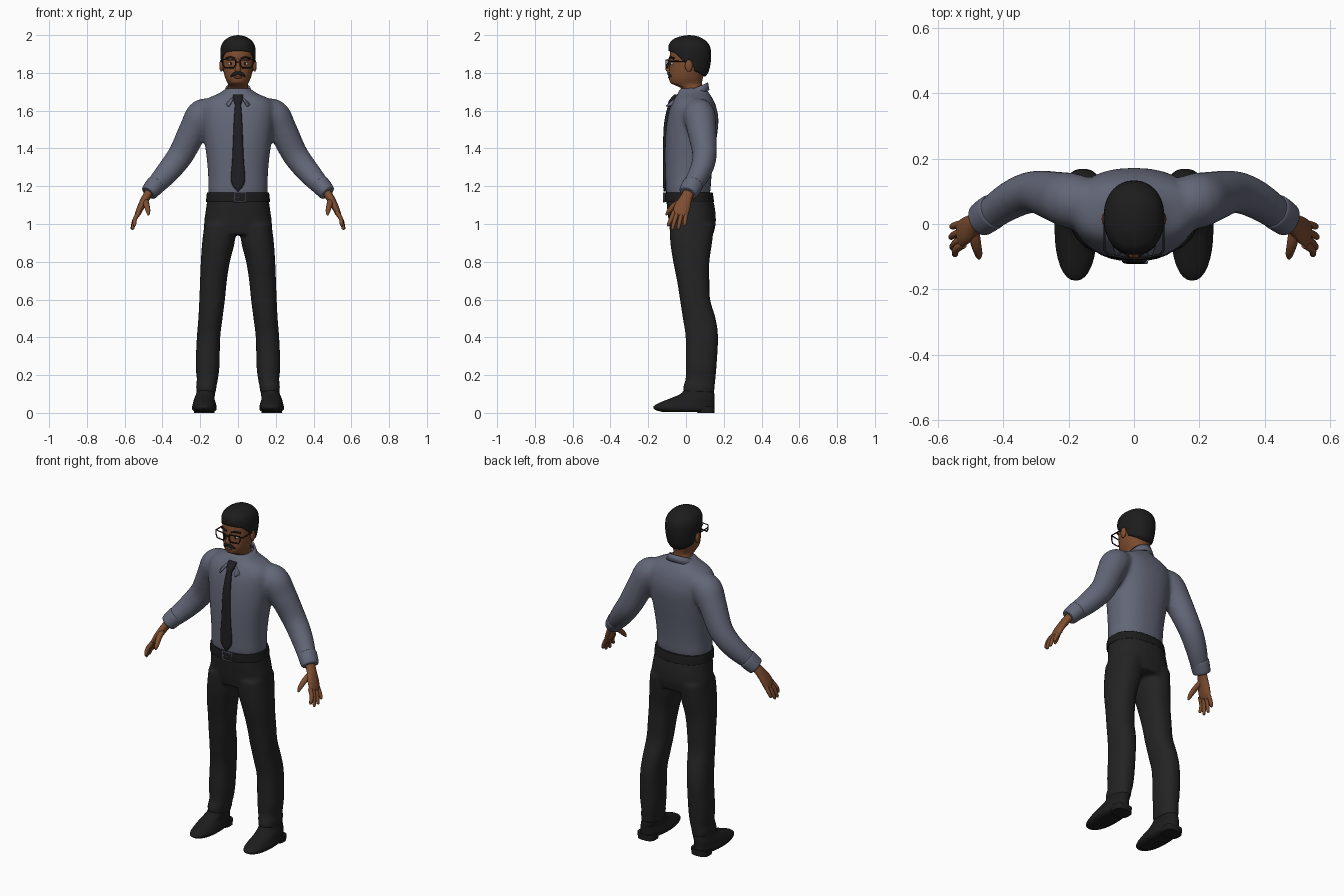
import bpy, bmesh, math
from mathutils import Vector


def material(name, rgb):
    m = bpy.data.materials.new(name)
    m.diffuse_color = (*rgb, 1)
    return m


SHIRT = material("shirt_slate", (0.125, 0.135, 0.185))
TROUSER = material("trouser_black", (0.017, 0.017, 0.018))
LEATHER = material("leather_black", (0.012, 0.012, 0.013))
HAIR = material("hair_black", (0.012, 0.012, 0.012))
TIE = material("tie_charcoal", (0.014, 0.014, 0.017))
SKIN = material("skin_brown", (0.21, 0.075, 0.03))
LIP = material("lip_brown", (0.13, 0.04, 0.022))
METAL = material("buckle_grey", (0.16, 0.17, 0.22))
WHITE = material("eye_white", (0.5, 0.5, 0.5))


def smooth_rows(rows, k=5):
    """Catmull-Rom interpolation of a list of tuples."""
    out = []
    for i in range(len(rows) - 1):
        a, b, c, d = (rows[max(i - 1, 0)], rows[i], rows[i + 1], rows[min(i + 2, len(rows) - 1)])
        for s in range(k):
            t = s / k
            out.append(tuple(0.5 * (2 * q + (r - p) * t + (2 * p - 5 * q + 4 * r - w) * t * t
                                    + (3 * q - p - 3 * r + w) * t ** 3)
                             for p, q, r, w in zip(a, b, c, d)))
    return out + [tuple(rows[-1])]


def finish(name, verts, faces, mat):
    me = bpy.data.meshes.new(name)
    me.from_pydata(verts, [], faces)
    bm = bmesh.new()
    bm.from_mesh(me)
    bmesh.ops.recalc_face_normals(bm, faces=bm.faces)
    for f in bm.faces:
        f.smooth = len(f.verts) < 5
    bm.to_mesh(me)
    bm.free()
    me.materials.append(mat)
    ob = bpy.data.objects.new(name, me)
    bpy.context.collection.objects.link(ob)
    return ob


def skin_rings(rings, closed=True, caps=True):
    """Vertices and faces joining successive rings of points."""
    n = len(rings[0])
    verts = [p for r in rings for p in r]
    faces = [(i * n + j, i * n + (j + 1) % n, (i + 1) * n + (j + 1) % n, (i + 1) * n + j)
             for i in range(len(rings) - 1) for j in range(n if closed else n - 1)]
    if caps:
        faces += [tuple(range(n)), tuple(range(len(verts) - n, len(verts)))]
    return verts, faces


def section(row, a, p=2.3):
    """Point on a superellipse; row = z, centre x, half width, front y, back y."""
    z, cx, hx, yf, yb = row
    c, s = math.cos(a), math.sin(a)
    return (cx + hx * math.copysign(abs(c) ** (2 / p), c),
            (yf + yb) / 2 + (yb - yf) / 2 * math.copysign(abs(s) ** (2 / p), s), z)


def loft(rows, n=32, p=2.3):
    return skin_rings([[section(r, math.tau * j / n, p) for j in range(n)] for r in smooth_rows(rows)])


def tube(rows, n=16, axis=(0, 1, 0), k=5):
    """Swept tube; row = x, y, z, radius along axis, radius across it."""
    rows = smooth_rows(rows, k)
    pts = [Vector(r[:3]) for r in rows]
    rings = []
    for i, r in enumerate(rows):
        d = (pts[min(i + 1, len(pts) - 1)] - pts[max(i - 1, 0)]).normalized()
        u = Vector(axis)
        u = (u - d * u.dot(d)).normalized()
        v = d.cross(u)
        rings.append([tuple(pts[i] + u * r[3] * math.cos(math.tau * j / n)
                            + v * r[4] * math.sin(math.tau * j / n)) for j in range(n)])
    return skin_rings(rings)


def flip(rows, s):
    return [(r[0] * s, *r[1:]) for r in rows]


def merge(parts):
    verts, faces = [], []
    for v, f in parts:
        faces += [tuple(i + len(verts) for i in q) for q in f]
        verts += v
    return verts, faces


def fuse(ob, voxel, iterations):
    m = ob.modifiers.new("fuse", 'REMESH')
    m.mode, m.voxel_size, m.use_smooth_shade = 'VOXEL', voxel, True
    m = ob.modifiers.new("soften", 'SMOOTH')
    m.factor, m.iterations = 0.5, iterations


def wire(name, pts, r, mat, cyclic=False):
    cu = bpy.data.curves.new(name, 'CURVE')
    cu.dimensions, cu.bevel_depth, cu.bevel_resolution = '3D', r, 1
    cu.use_fill_caps = True
    sp = cu.splines.new('POLY')
    sp.points.add(len(pts) - 1)
    for q, c in zip(sp.points, pts):
        q.co = (*c, 1)
    sp.use_cyclic_u = cyclic
    cu.materials.append(mat)
    ob = bpy.data.objects.new(name, cu)
    bpy.context.collection.objects.link(ob)


def ball(name, loc, scale, mat):
    bpy.ops.mesh.primitive_uv_sphere_add(segments=16, ring_count=10, location=loc)
    ob = bpy.context.object
    ob.name, ob.scale = name, scale
    ob.data.materials.append(mat)
    bpy.ops.object.shade_smooth()


# Shirt: torso and sleeves fused
torso = loft([(1.14, 0, .153, -.1, .122), (1.18, 0, .158, -.107, .13), (1.25, 0, .158, -.11, .135),
              (1.35, 0, .166, -.112, .147), (1.45, 0, .18, -.11, .162), (1.55, 0, .192, -.1, .172),
              (1.62, 0, .192, -.083, .16), (1.662, 0, .165, -.062, .142), (1.69, 0, .105, -.045, .125),
              (1.72, 0, .06, -.03, .105)])
arm = [(.12, .065, 1.585, .07, .07), (.185, .07, 1.575, .085, .088), (.235, .083, 1.5, .078, .077),
       (.295, .098, 1.38, .066, .07), (.34, .09, 1.315, .062, .066), (.39, .065, 1.255, .057, .06),
       (.44, .03, 1.2, .05, .05), (.455, .022, 1.185, .046, .044)]
fuse(finish("shirt", *merge([torso] + [tube(flip(arm, s), 24) for s in (1, -1)]), SHIRT), .012, 5)

# Trousers: hips and legs fused
hips = loft([(.945, 0, .172, -.08, .145), (1.0, 0, .18, -.09, .157), (1.05, 0, .174, -.096, .157),
             (1.1, 0, .167, -.102, .15), (1.15, 0, .16, -.104, .138)])
legs = [loft([(.1, s * .168, .05, -.012, .15), (.14, s * .168, .054, -.014, .152),
              (.18, s * .162, .056, -.002, .156), (.25, s * .161, .063, -.002, .162),
              (.4, s * .156, .062, -.002, .17), (.5, s * .146, .064, -.017, .157),
              (.6, s * .137, .068, -.032, .128), (.7, s * .13, .071, -.048, .124),
              (.8, s * .12, .077, -.068, .124), (.9, s * .104, .086, -.083, .138),
              (1.0, s * .093, .085, -.088, .15)]) for s in (1, -1)]
fuse(finish("trousers", *merge([hips] + legs), TROUSER), .011, 4)

# Belt and buckle
finish("belt", *loft([(1.118, 0, .166, -.111, .145), (1.12, 0, .169, -.114, .148),
                      (1.162, 0, .165, -.114, .142), (1.165, 0, .16, -.11, .138)]), LEATHER)
wire("buckle", [(-.018, -.118, 1.117), (.04, -.117, 1.117), (.04, -.117, 1.165), (-.018, -.118, 1.165)],
     .005, METAL, True)
wire("buckle_pin", [(-.016, -.12, 1.141), (.012, -.12, 1.141)], .003, METAL)

# Collar: folded leaf wrapping the neck, with two front points
top, low, N = [], [], 48
for i in range(N + 1):
    a = .22 + (math.tau - .44) * i / N
    f = (1 + math.cos(a)) / 2
    z = 1.748 - .07 * f
    top.append((.063 * math.sin(a), .035 - .078 * math.cos(a), z))
    b = a + .42 * f ** 4 * (1 if a < math.pi else -1)
    low.append((.083 * math.sin(b), .035 - (.085 + .088 * f * f) * math.cos(b), z - .04 - .016 * f ** 3))
collar = finish("collar", *skin_rings([top, low], False, False), SHIRT)
m = collar.modifiers.new("thickness", 'SOLIDIFY')
m.thickness, m.offset = .008, 0

# Tie
finish("tie_blade", *loft([(1.645, 0, .015, -.09, -.06), (1.58, 0, .02, -.108, -.08),
                           (1.5, 0, .024, -.119, -.095), (1.35, 0, .03, -.122, -.1),
                           (1.225, 0, .036, -.122, -.1), (1.172, 0, .003, -.119, -.1)], 16, 3.5), TIE)
finish("tie_knot", *loft([(1.685, 0, .024, -.062, -.02), (1.678, 0, .028, -.07, -.02),
                          (1.65, 0, .022, -.092, -.04), (1.63, 0, .015, -.094, -.06)], 16, 2.8), TIE)

for s in (1, -1):
    side = "left" if s > 0 else "right"
    # Cuff
    finish(side + "_cuff", *tube(flip([(.43, .04, 1.215, .05, .047), (.436, .036, 1.208, .055, .051),
                                       (.468, .014, 1.17, .052, .046), (.474, .01, 1.163, .044, .038)], s), 24), SHIRT)
    # Hand: palm, four fingers and thumb
    hand = [tube(flip([(.46, .02, 1.18, .029, .024), (.487, .002, 1.14, .032, .022),
                       (.512, -.018, 1.095, .042, .019), (.53, -.03, 1.055, .042, .015),
                       (.535, -.034, 1.043, .036, .009)], s))]
    for y0, y1, x1, z1 in ((-.063, -.093, .548, .988), (-.043, -.071, .557, .97),
                           (-.02, -.04, .56, .972), (.001, -.008, .557, .99)):
        hand.append(tube(flip([(.522, y0, 1.065, .012, .012), (.545, (y0 + y1) / 2, 1.028, .0115, .0115),
                               (x1, y1, z1 + .008, .009, .009), (x1, y1, z1, .003, .003)], s), 10, k=3))
    hand.append(tube(flip([(.492, -.015, 1.125, .018, .016), (.484, -.06, 1.1, .016, .015),
                           (.476, -.092, 1.067, .012, .012), (.474, -.106, 1.046, .004, .004)], s),
                     10, (1, 0, 0), 3))
    finish(side + "_hand", *merge(hand), SKIN)
    # Shoe and heel
    x = s * .178
    finish(side + "_shoe", *loft([(.006, x, .05, -.13, .11), (.016, x, .063, -.162, .146),
                                  (.032, x, .065, -.173, .15), (.052, x, .06, -.145, .15),
                                  (.075, x, .054, -.088, .15), (.1, s * .172, .05, -.03, .15),
                                  (.13, s * .169, .046, -.005, .14)], 32, 2.2), LEATHER)
    finish(side + "_heel", *loft([(0, x, .054, .06, .152), (.035, x, .056, .055, .152)], 24, 2.8), LEATHER)
    # Face parts that come in pairs
    ball(side + "_ear", (s * .088, .015, 1.838), (.011, .02, .032), SKIN)
    ball(side + "_eye", (s * .038, -.073, 1.848), (.015, .008, .008), WHITE)
    ball(side + "_pupil", (s * .038, -.079, 1.848), (.006, .004, .007), HAIR)
    wire(side + "_eyebrow", [(s * .016, -.088, 1.877), (s * .04, -.082, 1.884), (s * .064, -.064, 1.876)],
         .005, HAIR)
    wire(side + "_glasses_rim", [(s * a, b, c) for a, b, c in (
        (.014, -.106, 1.868), (.08, -.094, 1.87), (.08, -.094, 1.845), (.07, -.098, 1.827),
        (.024, -.106, 1.827), (.014, -.106, 1.842))], .0038, LEATHER, True)
    wire(side + "_glasses_arm", [(s * .08, -.094, 1.864), (s * .09, -.08, 1.862), (s * .09, .02, 1.86)],
         .0035, LEATHER)
wire("glasses_bridge", [(-.014, -.106, 1.858), (.014, -.106, 1.858)], .0038, LEATHER)

# Head and neck
finish("head", *loft([(1.66, 0, .055, -.025, .095), (1.715, 0, .053, -.025, .088),
                      (1.735, 0, .052, -.06, .085), (1.748, 0, .056, -.083, .085),
                      (1.775, 0, .068, -.09, .09), (1.82, 0, .079, -.088, .105),
                      (1.87, 0, .084, -.087, .115), (1.92, 0, .084, -.082, .115),
                      (1.96, 0, .066, -.06, .09), (1.98, 0, .03, -.02, .05)], 32, 2.15), SKIN)
finish("nose", *tube([(0, -.08, 1.878, .007, .007), (0, -.092, 1.845, .009, .01), (0, -.095, 1.82, .016, .013),
                      (0, -.092, 1.809, .014, .01)], 14, (1, 0, 0)), SKIN)
finish("moustache", *tube([(-.038, -.078, 1.78, .003, .003), (-.022, -.09, 1.793, .009, .006),
                           (0, -.094, 1.8, .008, .006), (.022, -.09, 1.793, .009, .006),
                           (.038, -.078, 1.78, .003, .003)], 10, (0, 0, 1)), HAIR)
ball("lips", (0, -.088, 1.777), (.022, .008, .007), LIP)


def lookup(table, t):
    """Linear interpolation in a table keyed by its first column."""
    for a, b in zip(table, table[1:]):
        if t <= b[0]:
            w = max(0, (t - a[0]) / (b[0] - a[0]))
            return tuple(p + (q - p) * w for p, q in zip(a, b))
    return table[-1]


# Hair: cap whose lower edge follows a hairline
profile = smooth_rows([(1.76, 0, .062, -.075, .085), (1.8, 0, .08, -.085, .117), (1.85, 0, .089, -.09, .13),
                       (1.9, 0, .093, -.092, .133), (1.94, 0, .09, -.093, .127), (1.97, 0, .074, -.078, .105),
                       (1.99, 0, .045, -.042, .072), (1.997, 0, .022, -.01, .045), (2.0, 0, .003, .015, .02)])
hairline = [(-.1, 1.918), (-.06, 1.908), (-.025, 1.875), (-.005, 1.85), (.012, 1.868),
            (.035, 1.862), (.05, 1.81), (.14, 1.778)]
rings = [[] for _ in range(26)]
for j in range(72):
    a = math.tau * j / 72
    z0 = lookup(hairline, section(lookup(profile, 1.88), a, 2.15)[1])[1]
    for i in range(25):
        z = z0 + (2.0 - z0) * (1 - (1 - i / 24) ** 1.6)
        rings[i + 1].append(section(lookup(profile, z), a, 2.15))
    x, y, z = rings[1][-1]
    rings[0].append((x * .85, .02 + (y - .02) * .85, z + .003))
finish("hair", *skin_rings(rings), HAIR)
